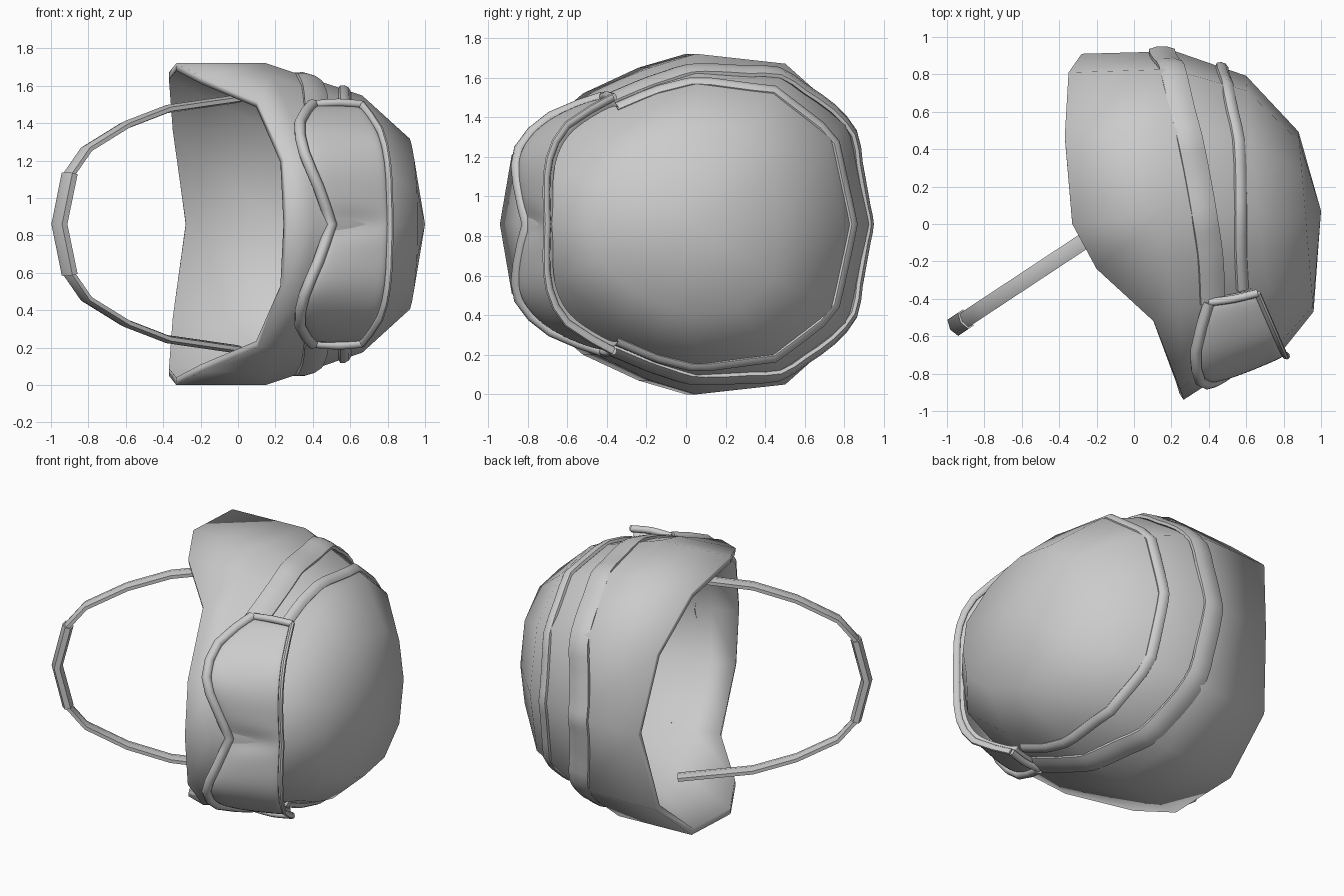
import bpy, bmesh, math
from mathutils import Vector
from mathutils.bvhtree import BVHTree

MID = 0.86                      # height of the symmetry plane
CENTRE = Vector((0.15, 0, MID))

old = bpy.data.objects.get("Cube")
if old:
    bpy.data.objects.remove(old, do_unlink=True)

grey = bpy.data.materials.new("plain grey")
grey.use_nodes = True
GREY = (0.6, 0.6, 0.6, 1)
grey.diffuse_color = GREY
grey.node_tree.nodes["Principled BSDF"].inputs["Base Color"].default_value = GREY


def finish(name, bm, angle=50):
    bmesh.ops.recalc_face_normals(bm, faces=bm.faces)
    mesh = bpy.data.meshes.new(name)
    bm.to_mesh(mesh)
    bm.free()
    mesh.materials.append(grey)
    obj = bpy.data.objects.new(name, mesh)
    bpy.context.collection.objects.link(obj)
    bpy.ops.object.select_all(action='DESELECT')
    obj.select_set(True)
    bpy.context.view_layer.objects.active = obj
    bpy.ops.object.shade_smooth_by_angle(angle=math.radians(angle))
    return obj


def mirrored(half, closed=False):
    """Full path from a half path (x, y, height above the symmetry plane)."""
    up = [Vector((x, y, MID + h)) for x, y, h in half]
    ends = half[1:-1] if closed else half[1:]
    down = [Vector((x, y, MID - h)) for x, y, h in ends]
    return down[::-1] + up


def skin(bm, rows, wrap):
    """Join rows of points with quads."""
    grid = [[bm.verts.new(p) for p in r] for r in rows]
    n = len(grid[0])
    for a, b in zip(grid, grid[1:]):
        for i in range(n if wrap else n - 1):
            j = (i + 1) % n
            bm.faces.new((a[i], a[j], b[j], b[i]))
    return grid


def sweep(name, path, half_w, half_t, centre=CENTRE, sides=8):
    """Flattened tube whose thin direction points away from centre."""
    bm = bmesh.new()
    rows = []
    for i, p in enumerate(path):
        tangent = (path[min(i + 1, len(path) - 1)] - path[max(i - 1, 0)]).normalized()
        out = p - centre
        out = (out - tangent * out.dot(tangent)).normalized()
        side = tangent.cross(out)
        rows.append([p + side * half_w * math.cos(a) + out * half_t * math.sin(a)
                     for a in (math.tau * (k + 0.5) / sides for k in range(sides))])
    grid = skin(bm, rows, True)
    bm.faces.new(grid[0])
    bm.faces.new(grid[-1])
    return finish(name, bm)


def smooth_path(points, steps=2):
    """Round a path by spline interpolation."""
    points = [Vector(p) for p in points]
    out = []
    for i in range(len(points) - 1):
        p0, p1 = points[max(i - 1, 0)], points[i]
        p2, p3 = points[i + 1], points[min(i + 2, len(points) - 1)]
        for s in range(steps):
            t = s / steps
            out.append(0.5 * (2 * p1 + (p2 - p0) * t + (2 * p0 - 5 * p1 + 4 * p2 - p3) * t ** 2
                              + (3 * p1 - p0 - 3 * p2 + p3) * t ** 3))
    return out + [points[-1]]


# Helmet shell: rim loop, then shrinking rings up to the crown
rim = [(.265, -.94, 0), (.245, -.88, .35), (.105, -.52, .66), (-.2, -.24, .79),
       (-.33, 0, .86), (-.37, .47, .81), (-.35, .81, .52), (-.28, .91, 0)]
rings = [rim]
# front x, back x, sideways dip, y shift, y scale, height scale
for xf, xb, dip, cy, sy, sz in ((.40, .22, -.16, .05, .96, 1),
                                (.77, .60, -.02, .055, .81, .80),
                                (.96, .88, 0, .02, .52, .53)):
    ring = []
    for _, y, h in rim:
        u = (y + .94) / 1.85
        ring.append((xf + (xb - xf) * u + dip * 4 * u * (1 - u), cy + y * sy, h * sz))
    rings.append(ring)
bm = bmesh.new()
grid = skin(bm, [mirrored(r, True) for r in rings], True)
crown = bm.verts.new((1, .07, MID))
top = grid[-1]
for i, v in enumerate(top):
    bm.faces.new((v, top[(i + 1) % len(top)], crown))
surface = BVHTree.FromBMesh(bm)
shell = finish("helmet_shell", bm, 75)
solid = shell.modifiers.new("thickness", 'SOLIDIFY')
solid.thickness = 0.04
solid.offset = -1


def on_shell(path, lift):
    """Lay a path on the shell, moving each point squarely to the crown axis."""
    out = []
    for p in path:
        ray = Vector((0, p.y, p.z - MID)).normalized()
        hit = surface.ray_cast(p + ray, -ray)[0]
        out.append(hit + ray * lift)
    return out


# Chin strap lies in a slanted plane below the opening
def slant(x):
    return -.1 + (x + .28) * .66


strap = [(x, slant(x), h) for x, h in
         ((-.955, 0), (-.90, .27), (-.81, .40), (-.60, .53), (-.38, .615), (0, .67))]
hub = Vector((-.3, slant(-.3), MID))
sweep("chin_strap", mirrored(strap), .05, .022, hub, 6)
sweep("chin_cup", mirrored(strap[:2]), .06, .034, hub, 6)

# Goggle straps run around the shell
wide = [(.15, .925, 0), (.16, .90, .18), (.20, .79, .43), (.26, .58, .66), (.33, .30, .765),
        (.38, .02, .785), (.41, -.2, .735), (.42, -.43, .63)]
wide_path = smooth_path(on_shell(smooth_path(mirrored(wide), 2), .005), 2)
sweep("wide_goggle_strap", wide_path, .075, .024)
thin = [(.47, .845, 0), (.48, .81, .2), (.51, .66, .48), (.56, .43, .65), (.57, .12, .72),
        (.57, -.14, .715), (.58, -.38, .64)]
sweep("thin_goggle_strap", on_shell(smooth_path(mirrored(thin), 3), .004), .036, .024)

# Goggle lens: gently puffed surface pinched at the nose, with walls down to the shell
low = mirrored(smooth_path([(.50, -.80, 0), (.43, -.845, .20), (.355, -.84, .38),
                            (.33, -.68, .54), (.40, -.42, .64)]))
high = mirrored(smooth_path([(.815, -.70, 0), (.81, -.705, .16), (.80, -.69, .33),
                             (.76, -.60, .50), (.66, -.37, .64)]))
last = len(low) - 1


def wall(p):
    return p + (CENTRE - p).normalized() * .045


rows = [[wall(p) for p in low]]
for t, lift in ((0, 0), (.15, .014), (.5, .014), (.85, .006), (1, 0)):
    row = []
    for i in range(last + 1):
        p = low[i].lerp(high[i], t)
        pinch = -1 if i == last // 2 else (.5 if i in (0, last) else 1)
        row.append(p + (p - CENTRE).normalized() * lift * pinch)
    rows.append(row)
rows.append([wall(p) for p in high])
for row in rows:
    row.insert(0, wall(row[0]))
    row.append(wall(row[-1]))
bm = bmesh.new()
skin(bm, rows, False)
lens = finish("goggle_lens", bm, 180)
sub = lens.modifiers.new("smooth", 'SUBSURF')
sub.levels = sub.render_levels = 2

# Raised frame along the goggle edges
sweep("goggle_lower_frame", low, .03, .03)
sweep("goggle_upper_frame", high, .016, .022)
for name, end in (("lower", 0), ("upper", last)):
    a, b = low[end], high[end]
    mid = a.lerp(b, .5)
    mid += (mid - CENTRE).normalized() * .012
    sweep("goggle_side_frame_" + name, smooth_path([a, mid, b], 3), .022, .022)
